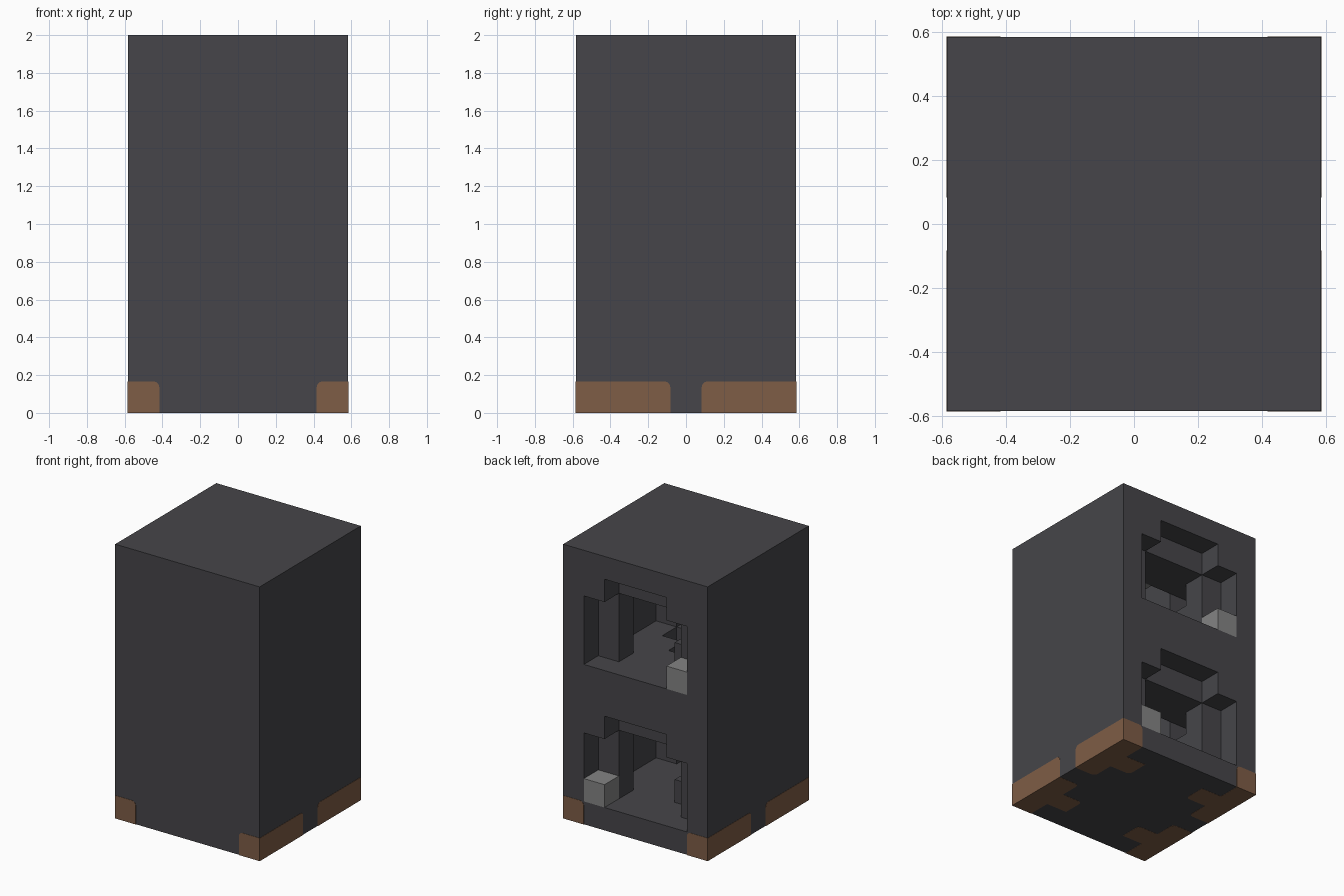
import bpy
import bmesh
from mathutils import Vector

U = 1 / 6            # one block
N, H = 7, 12         # blocks across and up
SKIN = 0.002         # inlays stand this far proud of the walls

cube = bpy.data.objects.get("Cube")
if cube:
    bpy.data.objects.remove(cube, do_unlink=True)


def material(name, rgb):
    mat = bpy.data.materials.new(name)
    mat.use_nodes = True
    colour = (*rgb, 1)
    mat.diffuse_color = colour
    bsdf = next(n for n in mat.node_tree.nodes if n.type == 'BSDF_PRINCIPLED')
    bsdf.inputs["Base Color"].default_value = colour
    return mat


stone = material("dark stone", (0.061, 0.060, 0.067))
wood = material("brown wood", (0.209, 0.109, 0.061))
pale = material("pale grey", (0.23, 0.23, 0.23))


def finish(bm, name, mat):
    mesh = bpy.data.meshes.new(name)
    bm.to_mesh(mesh)
    bm.free()
    mesh.materials.append(mat)
    obj = bpy.data.objects.new(name, mesh)
    bpy.context.collection.objects.link(obj)
    return obj


def place(i, d, z):
    """Block corner: i runs from the left side, d inward from the back."""
    return Vector(((N / 2 - i) * U, (N / 2 - d) * U, z * U))


def box(name, lo, hi, mat, round_corner=None):
    bm = bmesh.new()
    bmesh.ops.create_cube(bm, size=1)
    for v in bm.verts:
        v.co = [(lo[k] + hi[k]) / 2 + v.co[k] * abs(hi[k] - lo[k]) for k in range(3)]
    if round_corner is not None:
        corner = min(bm.verts, key=lambda v: (v.co - Vector(round_corner)).length)
        bmesh.ops.bevel(bm, geom=list(corner.link_edges), offset=0.03,
                        segments=3, profile=0.5, affect='EDGES')
    return finish(bm, name, mat)


# Tower body: a solid stack of blocks, carved into two rooms
solid = {(i, d, z) for i in range(N) for d in range(N) for z in range(H)}


def cells(i0, i1, d0, d1, z0, z1):
    return {(i, d, z) for i in range(i0, i1) for d in range(d0, d1)
            for z in range(z0, z1)}


for floor in (1, 7):
    top = floor + 3
    solid -= cells(1, 6, 0, 1, floor, top)           # doorway
    solid -= cells(2, 5, 0, 1, top, top + 1)         # raised lintel
    solid -= cells(2, 5, 1, 6, floor, top)           # room, leaving corner pillars
    solid -= cells(1, 6, 2, 5, floor, top)
    shaft_top = 7 if floor == 1 else 11
    solid -= cells(2, 5, 4, 5, top, shaft_top)       # stepped stair shaft
    solid -= cells(3, 5, 3, 4, top, shaft_top)
    # Stair blocks
    solid |= {(4, 2, floor), (5, 2, floor + 1), (5, 3, floor + 2)}

bm = bmesh.new()
for cell in sorted(solid):
    for axis in range(3):
        for step in (0, 1):
            near = list(cell)
            near[axis] += 1 if step else -1
            if tuple(near) in solid:
                continue
            a, b = (axis + 1) % 3, (axis + 2) % 3
            ring = []
            for da, db in ((0, 0), (1, 0), (1, 1), (0, 1)):
                p = list(cell)
                p[axis] += step
                p[a] += da
                p[b] += db
                ring.append(bm.verts.new(place(*p)))
            bm.faces.new(ring if step else ring[::-1])
bmesh.ops.remove_doubles(bm, verts=bm.verts, dist=U / 100)
finish(bm, "tower_body", stone)

# Wooden feet: rounded inlay at each lower corner, and the pillar end beside it
for sx, side in ((1, "left"), (-1, "right")):
    for sy, end in ((1, "back"), (-1, "front")):
        out = N / 2 * U + SKIN
        inner = (sx * 2.5 * U, sy * 0.5 * U, U)
        box(f"foot_{end}_{side}", (sx * out, sy * out, 0 - SKIN / 2), inner, wood, inner)
        tip = (sx * 1.5 * U, sy * 1.5 * U, U / 2)
        box(f"pillar_end_{end}_{side}", (sx * 2.5 * U, sy * 2.5 * U, -SKIN / 2),
            tip, wood, tip)

# Pale blocks: one in each doorway and one overhead in the upper shaft
for name, cell in (("lower_door_block", (1, 0, 1)),
                   ("upper_door_block", (5, 0, 7)),
                   ("shaft_block", (3, 3, 10))):
    box(name, place(*cell), place(*(c + 1 for c in cell)), pale)
